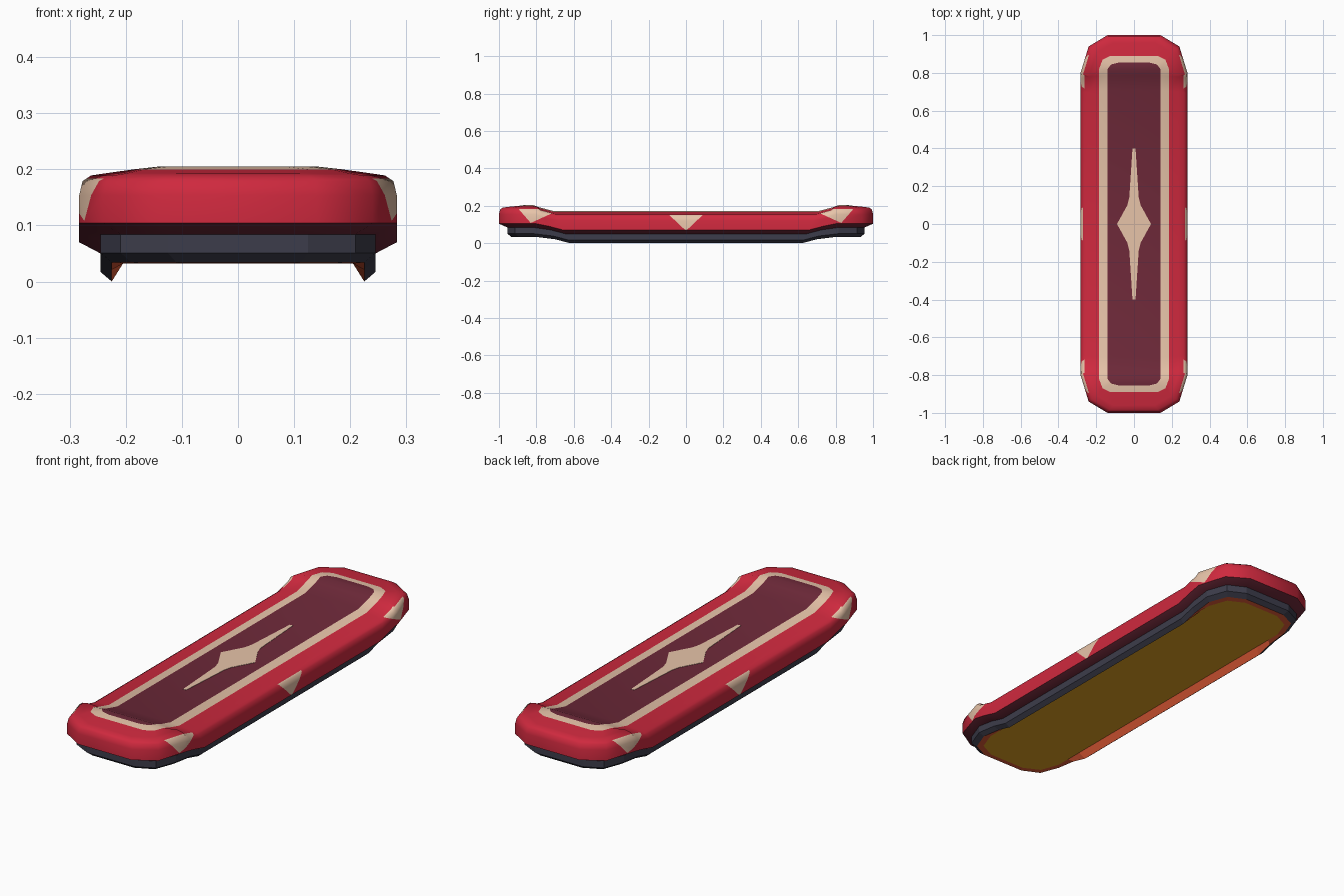
import bpy, bmesh, math
from mathutils import Vector

if "Cube" in bpy.data.objects:
    bpy.data.objects.remove(bpy.data.objects["Cube"])


def material(name, rgb):
    m = bpy.data.materials.new(name)
    m.diffuse_color = (*rgb, 1)
    m.use_nodes = True
    m.node_tree.nodes["Principled BSDF"].inputs["Base Color"].default_value = m.diffuse_color
    return m


MATS = [material("red", (0.62, 0.022, 0.048)),
        material("cream", (0.83, 0.57, 0.41)),
        material("plum", (0.155, 0.022, 0.041)),
        material("dark grey", (0.046, 0.046, 0.07)),
        material("orange", (0.81, 0.11, 0.04)),
        material("gold brown", (0.77, 0.36, 0.016))]
RED, CREAM, PLUM, GREY, ORANGE, GOLD = range(6)
SIDE = 6  # temporary index for the side wall before its triangles are cut


def ring(bm, hw, hl, z, cx, cy, lift=1):
    """One chamfered outline, lifted at both ends: right row and left row of verts."""
    s = 0.62 + 0.5 * z
    half = [(hw - cx, hl, 0.034), (hw - 0.3 * cx, hl - 0.3 * cy, 0.034),
            (hw, hl - cy, 0.034), (hw, min(s + 0.08, hl - cy - 0.01), 0.021), (hw, s, 0)]
    pts = half + [(x, -y, k) for x, y, k in reversed(half)]
    return [[bm.verts.new((sx * x, y, z + k * lift)) for x, y, k in pts] for sx in (1, -1)]


def loft(bm, rings, bands, bottom, top):
    """Join outlines with bands of faces and cap both ends with cross strips."""
    rows = [ring(bm, *r) for r in rings]
    for a, b, mat in zip(rows, rows[1:], bands):
        la, lb = a[0] + a[1][::-1], b[0] + b[1][::-1]
        n = len(la)
        for i in range(n):
            j = (i + 1) % n
            bm.faces.new((la[i], la[j], lb[j], lb[i])).material_index = mat
    for (r, l), mat in ((rows[0], bottom), (rows[-1], top)):
        for i in range(len(r) - 1):
            bm.faces.new((r[i], r[i + 1], l[i + 1], l[i])).material_index = mat
    bmesh.ops.recalc_face_normals(bm, faces=bm.faces)


def finish(bm, name, smooth=None):
    me = bpy.data.meshes.new(name)
    bm.to_mesh(me)
    bm.free()
    ob = bpy.data.objects.new(name, me)
    bpy.context.collection.objects.link(ob)
    for m in MATS:
        me.materials.append(m)
    if smooth:
        bpy.ops.object.select_all(action='DESELECT')
        ob.select_set(True)
        bpy.context.view_layer.objects.active = ob
        bpy.ops.object.shade_smooth_by_angle(angle=math.radians(smooth))
    return ob


# Under frame: flat recessed plate, sloped inner lip and dark rim
bm = bmesh.new()
loft(bm, [(0.205, 0.91, 0.032, 0.11, 0.13, 0), (0.225, 0.935, 0, 0.115, 0.13),
          (0.245, 0.955, 0.017, 0.12, 0.14), (0.245, 0.955, 0.05, 0.12, 0.14)],
     [ORANGE, GREY, GREY], GOLD, GREY)
finish(bm, "under_frame")

# Deck: plum underside, rounded red sides, cream border and plum panel
bm = bmesh.new()
loft(bm, [(0.245, 0.955, 0.05, 0.12, 0.14), (0.283, 1.0, 0.070, 0.143, 0.2),
          (0.283, 1.0, 0.120, 0.143, 0.2), (0.277, 0.994, 0.145, 0.14, 0.2),
          (0.262, 0.982, 0.155, 0.135, 0.19), (0.235, 0.96, 0.159, 0.125, 0.17),
          (0.185, 0.89, 0.166, 0.06, 0.07), (0.14, 0.855, 0.171, 0.06, 0.035)],
     [PLUM, SIDE, SIDE, SIDE, RED, RED, CREAM], PLUM, PLUM)

# Cream side triangles: (centre y, tip z, top z, slope back, slope forward)
TRIANGLES = [(0.83, 0.108, 0.184, 2.2, 0.87), (-0.83, 0.108, 0.184, 0.87, 2.2),
             (0, 0.066, 0.150, 1.06, 1.06)]


def near(face, yc):
    c = face.calc_center_median()
    if face.material_index != SIDE or abs(c.x) < 0.2:
        return False
    return c.y * yc > 0 and abs(c.y) > 0.6 if yc else abs(c.y) < 0.6


for yc, z0, z1, back, fwd in TRIANGLES:
    for co, no in (((0, yc, z0), (0, 1, back)), ((0, yc, z0), (0, 1, -fwd)),
                   ((0, 0, z1), (0, 0, 1))):
        faces = [f for f in bm.faces if near(f, yc)]
        geom = set(faces)
        for f in faces:
            geom.update(f.edges)
            geom.update(f.verts)
        bmesh.ops.bisect_plane(bm, geom=list(geom), dist=1e-5, plane_co=co,
                               plane_no=Vector(no).normalized())
for f in [f for f in bm.faces if f.material_index == SIDE]:
    c = f.calc_center_median()
    inside = abs(c.x) > 0.2 and any(
        z0 < c.z < z1 and -back * (c.z - z0) < c.y - yc < fwd * (c.z - z0)
        for yc, z0, z1, back, fwd in TRIANGLES)
    f.material_index = CREAM if inside else RED
finish(bm, "deck", 45)

# Star inlay on the panel
bm = bmesh.new()
quarter = [(0.09, 0), (0.035, 0.10), (0.025, 0.14), (0.008, 0.40)]
right = [(x, -y) for x, y in quarter[:0:-1]] + quarter
outline = right + [(-x, y) for x, y in reversed(right)]
low = [bm.verts.new((x, y, 0.1705)) for x, y in outline]
high = [bm.verts.new((x, y, 0.1725)) for x, y in outline]
n, m = len(outline), len(right)
for i in range(n):
    j = (i + 1) % n
    bm.faces.new((low[i], low[j], high[j], high[i]))
for i in range(m - 1):
    for row in (low, high):
        bm.faces.new((row[i], row[i + 1], row[n - 2 - i], row[n - 1 - i]))
bmesh.ops.recalc_face_normals(bm, faces=bm.faces)
for f in bm.faces:
    f.material_index = CREAM
finish(bm, "star_inlay")
